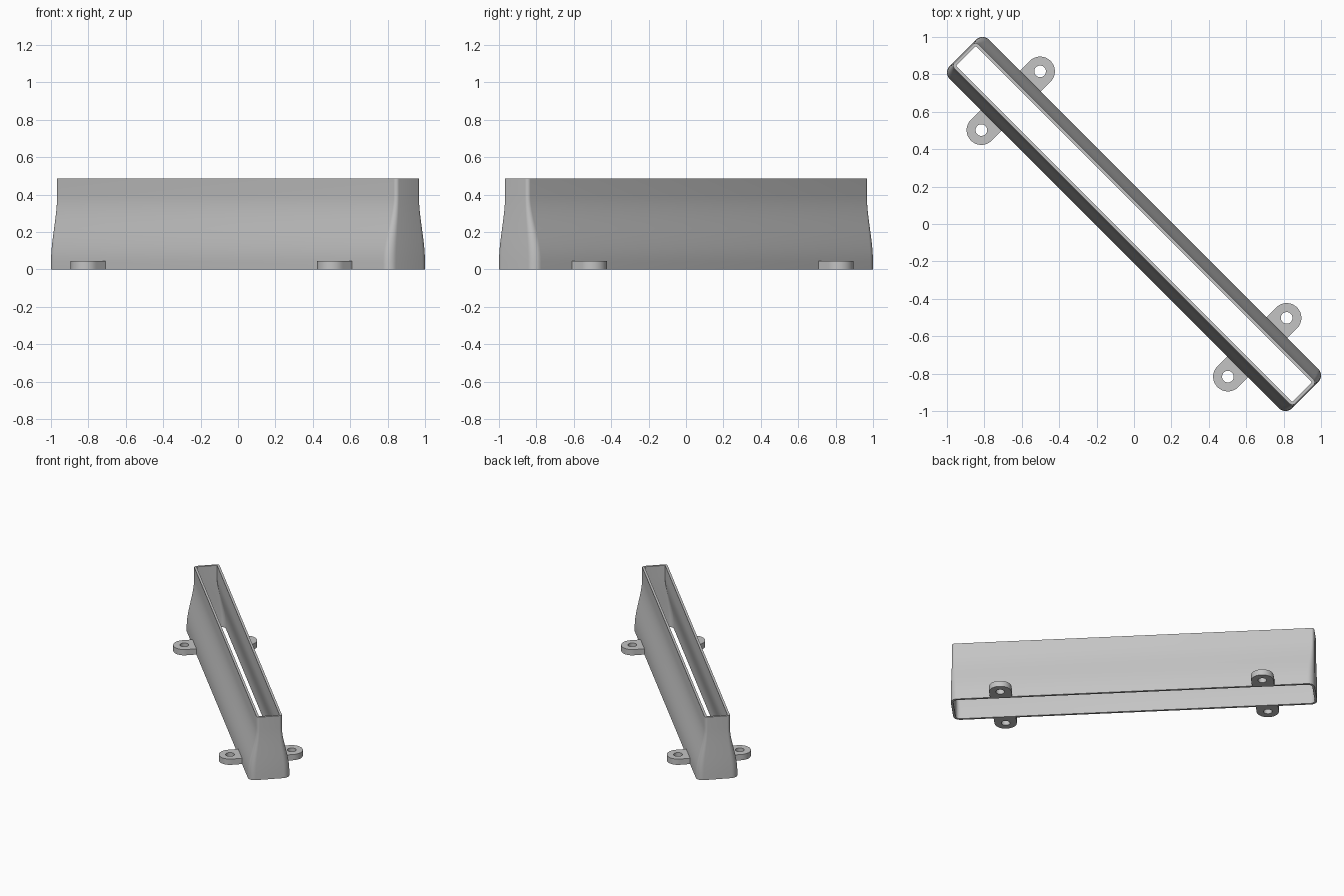
import bpy, bmesh
from math import sin, cos, pi, radians
from mathutils import Matrix

if "Cube" in bpy.data.objects:
    bpy.data.objects.remove(bpy.data.objects["Cube"])

grey = bpy.data.materials.new("plain grey")
grey.use_nodes = True
grey.diffuse_color = (0.55, 0.55, 0.55, 1)
grey.node_tree.nodes["Principled BSDF"].inputs["Base Color"].default_value = grey.diffuse_color

TURN = Matrix.Rotation(radians(-45), 4, "Z")  # the part lies on the diagonal
HEIGHT, WALL = 0.487, 0.017


def loft(name, rings):
    """Skin a closed loop of rings, so the result is a solid with a hole through it."""
    bm = bmesh.new()
    loops = [[bm.verts.new(p) for p in ring] for ring in rings]
    n = len(loops[0])
    for a, b in zip(loops, loops[1:] + loops[:1]):
        for i in range(n):
            j = (i + 1) % n
            bm.faces.new((a[i], a[j], b[j], b[i]))
    bmesh.ops.recalc_face_normals(bm, faces=bm.faces)
    bm.transform(TURN)
    mesh = bpy.data.meshes.new(name)
    bm.to_mesh(mesh)
    bm.free()
    mesh.materials.append(grey)
    obj = bpy.data.objects.new(name, mesh)
    bpy.context.collection.objects.link(obj)
    bpy.ops.object.select_all(action="DESELECT")
    bpy.context.view_layer.objects.active = obj
    obj.select_set(True)
    bpy.ops.object.shade_smooth_by_angle(angle=radians(35))
    return obj


def section(z, inset, steps=8):
    """Rounded rectangle of the duct at a height, narrowing in an S curve."""
    t = min(max((z - 0.04) / 0.36, 0), 1)
    t = t * t * (3 - 2 * t)
    length = 1.294 - 0.006 * t - inset
    width = 0.149 - 0.058 * t - inset
    r = max(0.05 - 0.03 * t - inset, 0.004)
    ring = []
    for k, (sx, sy) in enumerate([(1, 1), (-1, 1), (-1, -1), (1, -1)]):
        for s in range(steps + 1):
            a = (k + s / steps) * pi / 2
            ring.append((sx * (length - r) + r * cos(a), sy * (width - r) + r * sin(a), z))
    return ring


# Open duct: outer wall upwards, then inner wall back down
levels = [0, 0.04] + [0.04 + 0.36 * i / 14 for i in range(1, 15)] + [HEIGHT]
loft("duct_body", [section(z, 0) for z in levels] + [section(z, WALL) for z in reversed(levels)])


def lug(name, x, side):
    """Round-ended mounting tab with a screw hole."""
    mid, r, hole, root, top, n = 0.222, 0.079, 0.031, 0.138, 0.045, 48

    def outline(z):
        pts = []
        for i in range(n):
            a = 2 * pi * i / n
            px, py = r * cos(a), r * sin(a)
            if i > n / 2:  # inner half becomes straight sides and a flat root
                k = max(abs(cos(a)), abs(sin(a)))
                px, py = r * cos(a) / k, (root - mid) * abs(sin(a)) / k
            pts.append((x + px, side * (mid + py), z))
        return pts

    def bore(z):
        return [(x + hole * cos(2 * pi * i / n), side * (mid + hole * sin(2 * pi * i / n)), z)
                for i in range(n)]

    loft(name, [outline(0), outline(top), bore(top), bore(0)])


for end, x in (("left", 0.932), ("right", -0.932)):
    for face, side in (("back", 1), ("front", -1)):
        lug(f"{end}_{face}_lug", x, side)
